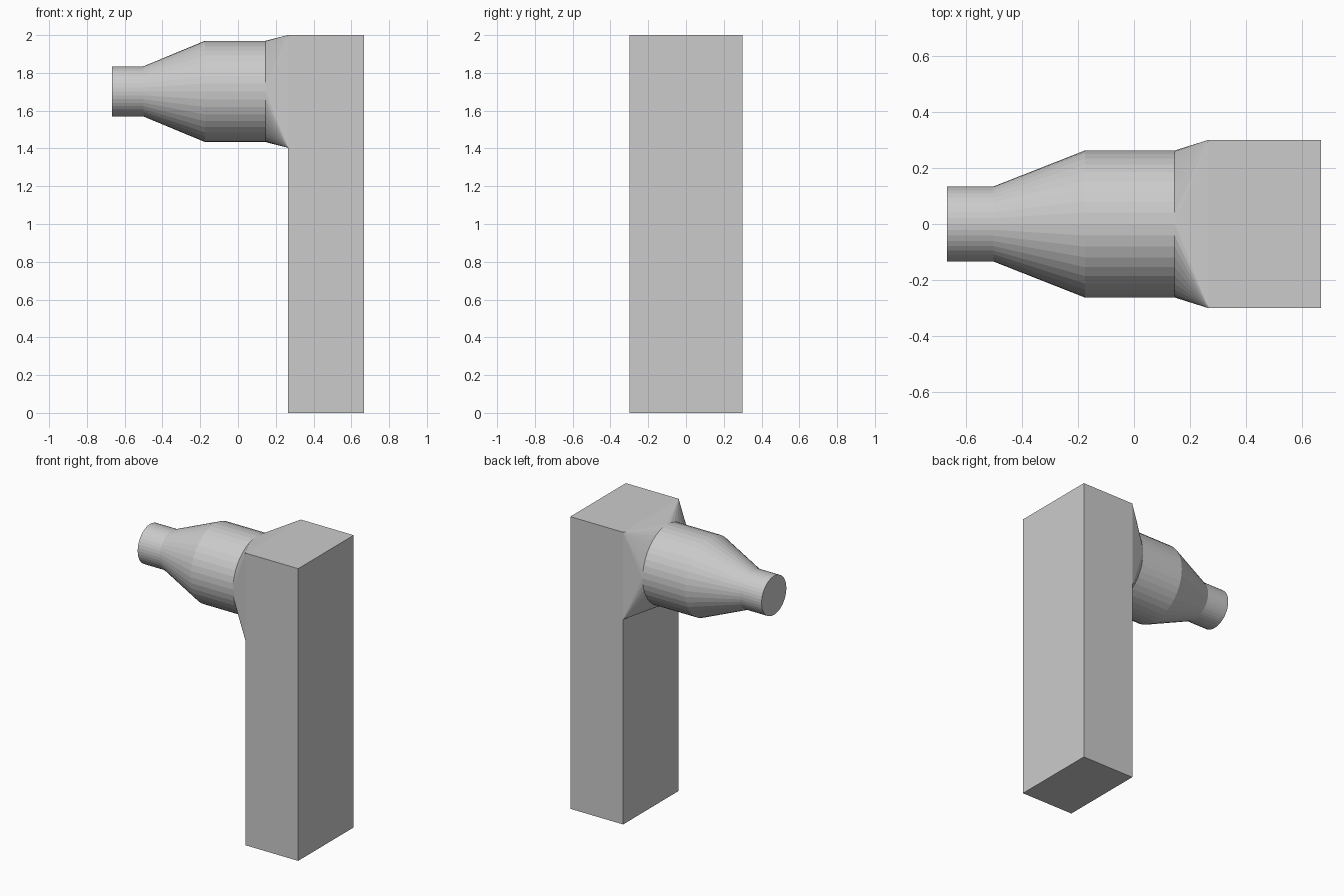
import bpy, bmesh, math

if "Cube" in bpy.data.objects:
    bpy.data.objects.remove(bpy.data.objects["Cube"])

SIDES = 40
QUARTER = SIDES // 4
AXIS_Z = 1.702


def finish(bm, name):
    bmesh.ops.recalc_face_normals(bm, faces=bm.faces)
    mesh = bpy.data.meshes.new(name)
    bm.to_mesh(mesh)
    bm.free()
    obj = bpy.data.objects.new(name, mesh)
    bpy.context.collection.objects.link(obj)
    return obj


# Upright rectangular column
bm = bmesh.new()
bmesh.ops.create_cube(bm, size=1)
for v in bm.verts:
    v.co = (v.co.x * 0.4 + 0.466, v.co.y * 0.6, v.co.z * 2 + 1)
finish(bm, "column")

# Round spout: x position, radius in y, radius in z
profile = [(-0.666, 0.134, 0.133), (-0.5, 0.134, 0.133),
           (-0.175, 0.262, 0.268), (0.145, 0.262, 0.268)]
bm = bmesh.new()
rings = []
for x, ry, rz in profile:
    rings.append([bm.verts.new((x, ry * math.cos(2 * math.pi * i / SIDES),
                                AXIS_Z + rz * math.sin(2 * math.pi * i / SIDES)))
                  for i in range(SIDES)])
for a, b in zip(rings, rings[1:]):
    for i in range(SIDES):
        j = (i + 1) % SIDES
        bm.faces.new((a[i], a[j], b[j], b[i]))
bm.faces.new(rings[0])

# Round-to-rectangle transition meeting the column
corners = [bm.verts.new((0.266, y, z))
           for y, z in ((0.3, 2.0), (-0.3, 2.0), (-0.3, 1.403), (0.3, 1.403))]
last = rings[-1]
for k, corner in enumerate(corners):
    start = k * QUARTER
    for i in range(start, start + QUARTER):
        bm.faces.new((last[i], last[(i + 1) % SIDES], corner))
    bm.faces.new((last[start], corner, corners[k - 1]))
finish(bm, "spout")
